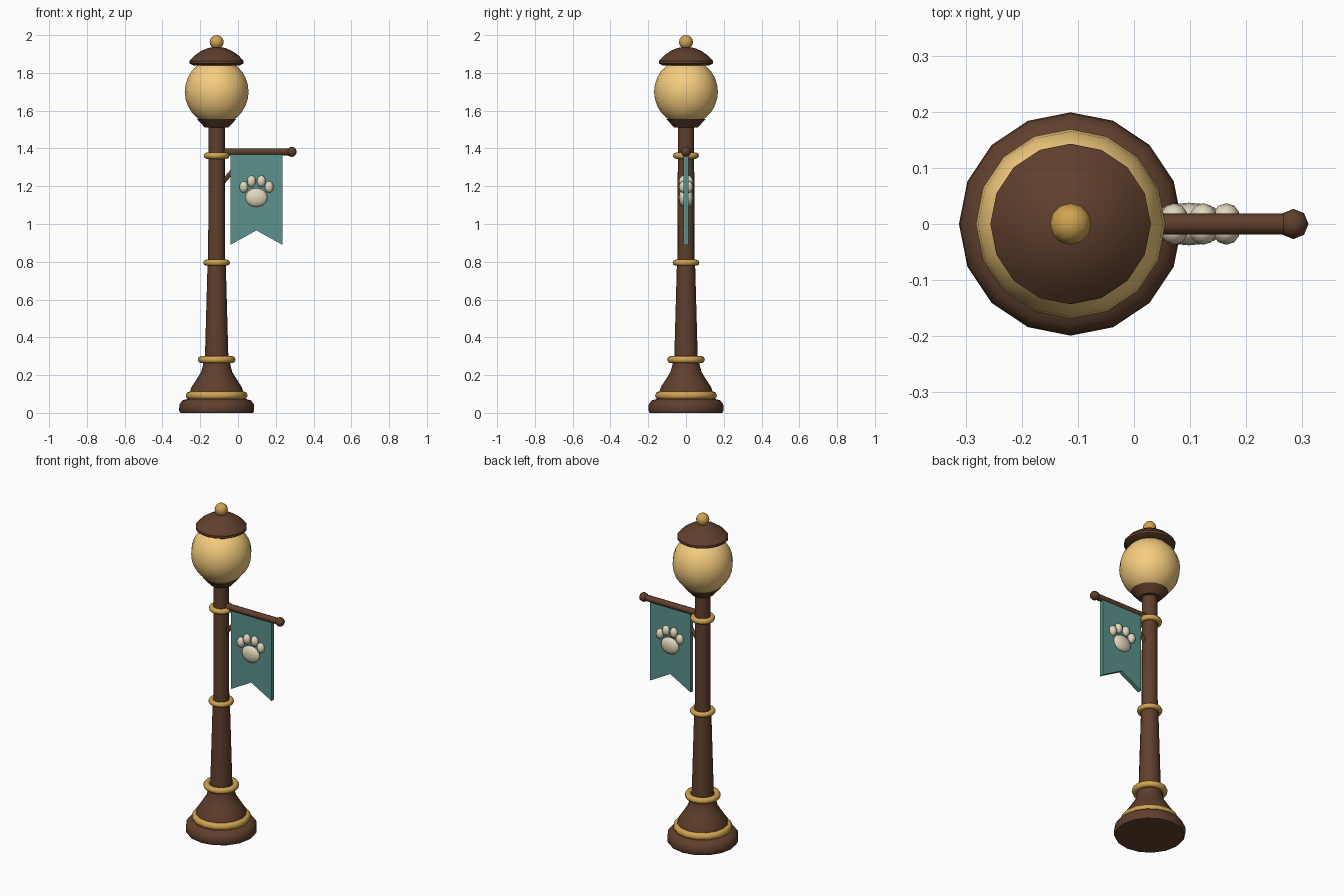
import bpy, bmesh, math
from mathutils import Vector, Matrix

if "Cube" in bpy.data.objects:
    bpy.data.objects.remove(bpy.data.objects["Cube"])

PX = -0.113  # lamp axis


def material(name, rgb):
    m = bpy.data.materials.new(name)
    m.diffuse_color = (*rgb, 1)
    m.use_nodes = True
    m.node_tree.nodes["Principled BSDF"].inputs["Base Color"].default_value = m.diffuse_color
    return m


BROWN = material("brown_metal", (0.115, 0.05, 0.026))
GOLD = material("gold", (0.63, 0.37, 0.08))
GLOW = material("warm_glass", (0.92, 0.61, 0.21))
TEAL = material("teal_cloth", (0.105, 0.29, 0.26))
CREAM = material("cream", (0.76, 0.68, 0.51))


def finish(name, bm, mat, angle=40):
    bmesh.ops.recalc_face_normals(bm, faces=bm.faces)
    me = bpy.data.meshes.new(name)
    bm.to_mesh(me)
    bm.free()
    me.materials.append(mat)
    ob = bpy.data.objects.new(name, me)
    bpy.context.collection.objects.link(ob)
    bpy.ops.object.select_all(action='DESELECT')
    ob.select_set(True)
    bpy.context.view_layer.objects.active = ob
    bpy.ops.object.shade_smooth_by_angle(angle=math.radians(angle))
    return ob


def lathe(name, profile, mat, closed=False, sides=16, angle=40):
    """Spin (radius, z) points about the lamp axis."""
    bm = bmesh.new()
    rings = []
    for r, z in profile:
        rings.append([bm.verts.new((PX + r * math.cos(2 * math.pi * i / sides),
                                    r * math.sin(2 * math.pi * i / sides), z))
                      for i in range(sides)])
    pairs = list(zip(rings, rings[1:]))
    if closed:
        pairs.append((rings[-1], rings[0]))
    else:
        bm.faces.new(rings[0])
        bm.faces.new(rings[-1])
    for a, b in pairs:
        for i in range(sides):
            j = (i + 1) % sides
            bm.faces.new((a[i], a[j], b[j], b[i]))
    return finish(name, bm, mat, angle)


def band(name, z, outer, minor):
    pts = [(outer - minor + minor * math.cos(k * math.pi / 4),
            z + minor * math.sin(k * math.pi / 4)) for k in range(8)]
    lathe(name, pts, GOLD, closed=True, angle=60)


def ellipsoid(name, centre, size, mat, u=16, v=10):
    bm = bmesh.new()
    bmesh.ops.create_uvsphere(bm, u_segments=u, v_segments=v, radius=1,
                              matrix=Matrix.Translation(centre) @ Matrix.Diagonal((*size, 1)))
    return finish(name, bm, mat, 60)


def rod(name, a, b, radius, mat, sides=8):
    a, b = Vector(a), Vector(b)
    d = b - a
    bm = bmesh.new()
    rot = d.to_track_quat('Z', 'Y').to_matrix().to_4x4()
    bmesh.ops.create_cone(bm, cap_ends=True, segments=sides, radius1=radius, radius2=radius,
                          depth=d.length, matrix=Matrix.Translation((a + b) / 2) @ rot)
    return finish(name, bm, mat, 50)


# Base and post
lathe("base_plinth", [(0.192, 0), (0.199, 0.012), (0.197, 0.045), (0.182, 0.066), (0.15, 0.075)], BROWN)
lathe("base_bell", [(0.15, 0.06), (0.142, 0.11), (0.134, 0.135), (0.105, 0.18),
                    (0.083, 0.215), (0.073, 0.25), (0.07, 0.28)], BROWN)
lathe("lower_post", [(0.063, 0.26), (0.048, 0.80)], BROWN)
lathe("upper_post", [(0.045, 0.78), (0.043, 1.53)], BROWN)

# Gold bands
for name, z, outer, minor in [("base_band", 0.092, 0.164, 0.022), ("bell_band", 0.282, 0.1, 0.019),
                              ("middle_band", 0.795, 0.071, 0.016), ("arm_band", 1.362, 0.069, 0.017)]:
    band(name, z, outer, minor)

# Lantern
lathe("globe_holder", [(0.062, 1.51), (0.103, 1.555), (0.085, 1.56)], BROWN)
ellipsoid("globe", (PX, 0, 1.70), (0.169, 0.169, 0.175), GLOW, 16, 14)
lathe("lantern_cap", [(0.12, 1.838), (0.143, 1.85), (0.143, 1.864), (0.115, 1.893),
                      (0.08, 1.917), (0.045, 1.932), (0.02, 1.936)], BROWN)
ellipsoid("finial", (PX, 0, 1.963), (0.037, 0.037, 0.037), GOLD, 12, 8)

# Banner arm
rod("banner_arm", (PX, 0, 1.382), (0.285, 0, 1.382), 0.019, BROWN)
ellipsoid("arm_tip", (0.284, 0, 1.382), (0.027, 0.027, 0.027), BROWN, 8, 6)
rod("arm_brace", (-0.09, 0, 1.21), (0.052, 0, 1.375), 0.012, BROWN)

# Swallowtail banner
bm = bmesh.new()
outline = [(-0.04, 1.37), (0.235, 1.37), (0.235, 0.89), (0.0975, 0.966), (-0.04, 0.89)]
face = bm.faces.new([bm.verts.new((x, -0.012, z)) for x, z in outline])
ext = bmesh.ops.extrude_face_region(bm, geom=[face])
bmesh.ops.translate(bm, vec=(0, 0.024, 0), verts=[v for v in ext["geom"] if isinstance(v, bmesh.types.BMVert)])
finish("banner", bm, TEAL, 30)

# Paw emblem on both faces
for side, s in (("front", -1), ("back", 1)):
    ellipsoid(f"paw_pad_{side}", (0.0975, s * 0.014, 1.14), (0.06, 0.024, 0.05), CREAM, 14, 8)
    for i, (dx, z) in enumerate([(-0.067, 1.196), (-0.026, 1.226), (0.026, 1.226), (0.067, 1.196)]):
        ellipsoid(f"paw_toe_{side}_{i + 1}", (0.0975 + dx, s * 0.014, z), (0.024, 0.023, 0.031), CREAM, 10, 8)
